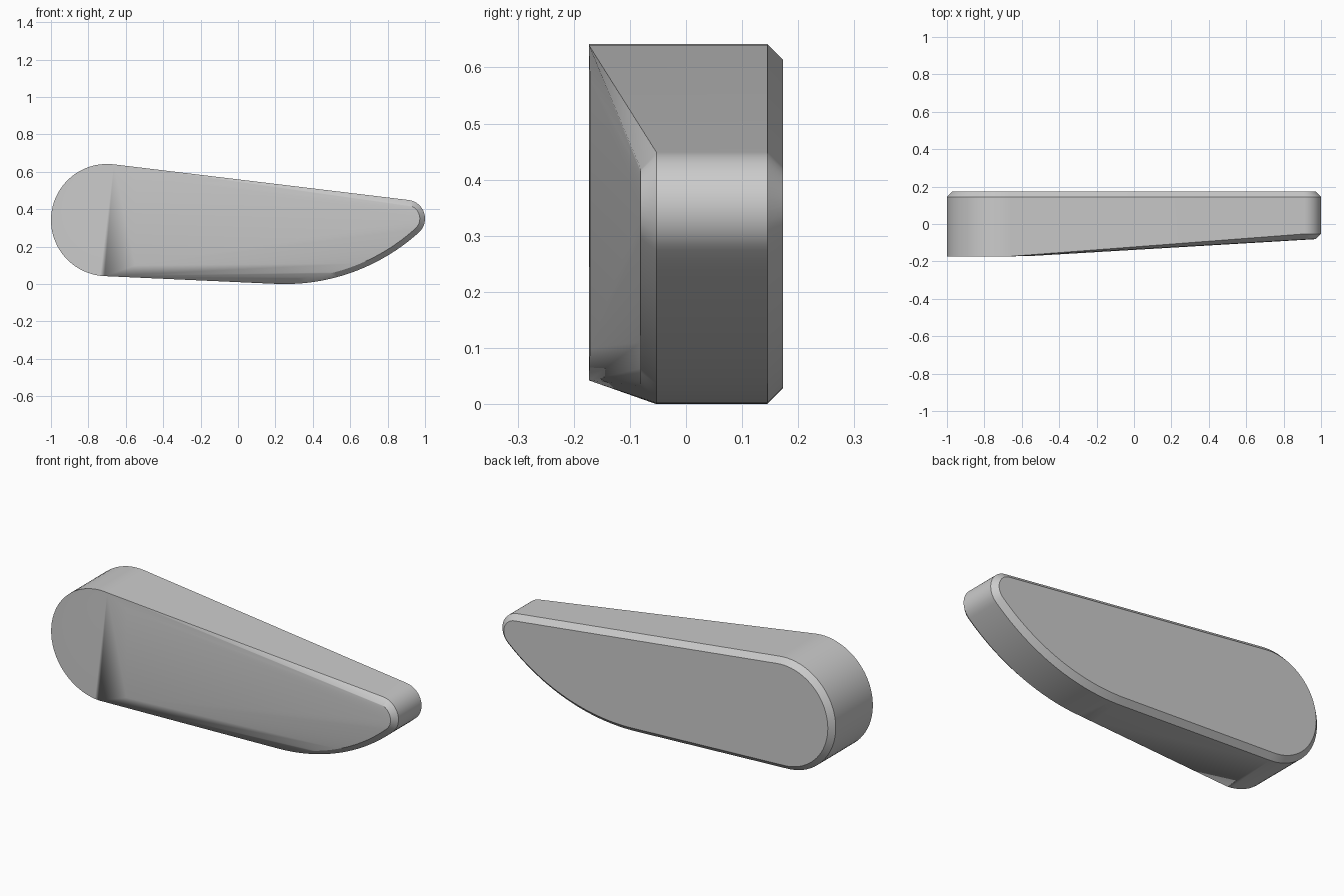
import bpy, bmesh
from math import sin, cos, radians

if "Cube" in bpy.data.objects:
    bpy.data.objects.remove(bpy.data.objects["Cube"], do_unlink=True)


def arc(cx, cz, r, start, end, steps):
    """Points on an arc in the XZ plane, angles in degrees."""
    angles = [radians(start + (end - start) * i / steps) for i in range(steps + 1)]
    return [(cx + r * cos(a), cz + r * sin(a)) for a in angles]


def hub(inset=0):
    return arc(-0.70, 0.342, 0.30 - inset, 83, 267.5, 40)


def tip_and_belly(inset=0):
    belly = arc(0.25, 1.07, 1.07 - inset, 267.5, 312, 28)
    tip = arc(0.90, 0.35, 0.10 - inset, -48, 83, 20)
    return belly + tip[1:]


# Sections through the body, from the front to the back
bevel = 0.028
sections = [
    (-0.173, hub()),
    (-0.171, [(-0.55, 0.10), (-0.55, 0.58)]),
    (-0.081, tip_and_belly(bevel)),
    (-0.053, tip_and_belly()),
    (0.145, hub() + tip_and_belly()),
    (0.173, hub(bevel) + tip_and_belly(bevel)),
]

# Tapered handle body: the convex skin over all the sections
bm = bmesh.new()
for y, points in sections:
    for x, z in points:
        bm.verts.new((x, y, z))
bmesh.ops.convex_hull(bm, input=bm.verts[:])
loose = [v for v in bm.verts if not v.link_faces]
bmesh.ops.delete(bm, geom=loose, context='VERTS')
bmesh.ops.recalc_face_normals(bm, faces=bm.faces[:])

mesh = bpy.data.meshes.new("handle_body")
bm.to_mesh(mesh)
bm.free()
body = bpy.data.objects.new("handle_body", mesh)
bpy.context.collection.objects.link(body)

# Plain grey finish
grey = bpy.data.materials.new("plain_grey")
grey.use_nodes = True
colour = (0.6, 0.6, 0.6, 1)
grey.diffuse_color = colour
grey.node_tree.nodes["Principled BSDF"].inputs["Base Color"].default_value = colour
mesh.materials.append(grey)

bpy.ops.object.select_all(action='DESELECT')
body.select_set(True)
bpy.context.view_layer.objects.active = body
bpy.ops.object.shade_smooth_by_angle(angle=radians(25))
